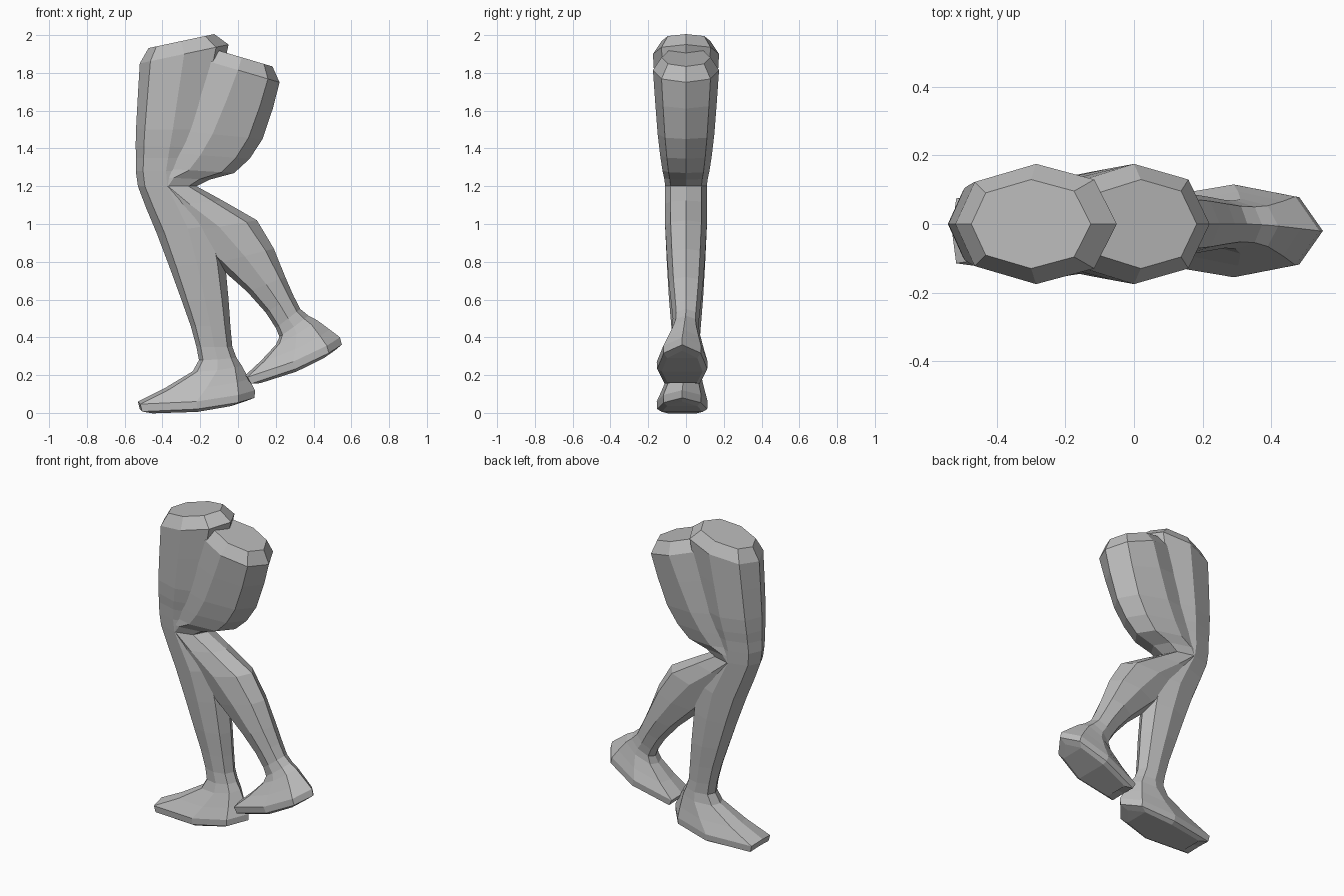
import bpy
import bmesh
from mathutils import Vector

cube = bpy.data.objects.get("Cube")
if cube:
    bpy.data.objects.remove(cube)

skin = bpy.data.materials.new("light_grey")
skin.use_nodes = True
skin.diffuse_color = (.5, .5, .5, 1)
skin.node_tree.nodes["Principled BSDF"].inputs["Base Color"].default_value = skin.diffuse_color

# Half width shared by both legs at each joint, and how foot-like the section is
half_width = dict(hip=.175, thigh=.15, hamstring=.125, knee=.11, calf=.11,
                  shin=.09, ankle=.07, instep=.08, foot=.135)
footness = dict(instep=.3, foot=1)


def in_between(before, start, end, after):
    """Midpoint of a smooth curve through four stations."""
    return (start + end) * .5 + (start + end - before - after) / 16


def smooth_stations(stations):
    """Insert one curved section between every pair of stations."""
    result = []
    last = len(stations) - 1
    for i in range(last):
        before = stations[max(i - 1, 0)]
        after = stations[min(i + 2, last)]
        result.append(stations[i])
        result.append(in_between(before, stations[i], stations[i + 1], after))
    return result + [stations[last]]


def end_section(station, push, shrink):
    """Shrunken copy of a section, pushed out along the leg."""
    front_x, front_z, back_x, back_z, width, foot = station
    front, back = Vector((front_x, front_z)), Vector((back_x, back_z))
    centre, reach = (front + back) / 2, (back - front) / 2
    centre += Vector((-reach.y, reach.x)).normalized() * push
    front, back = centre - reach * shrink, centre + reach * shrink
    return Vector((*front, *back, width * shrink, foot))


def add_ring(bm, station):
    """Eight-sided section between the front and back points of a station."""
    front_x, front_z, back_x, back_z, width, foot = station
    front_corner = .12 - .1 * foot
    outline = [(0, 0), (front_corner, .7), (.5, 1), (.86, .74), (1, 0)]

    def corner(along, across, side):
        x = front_x + (back_x - front_x) * along
        z = front_z + (back_z - front_z) * along
        sag = .03 * foot * across * across
        return bm.verts.new((x, side * width * across - .02 * foot, z - sag))

    near_side = [corner(along, across, -1) for along, across in outline]
    far_side = [corner(along, across, 1) for along, across in outline[-2:0:-1]]
    return near_side + far_side


def add_cap(bm, ring):
    """Close an end with folds running from side to side."""
    front, *near_side, back, far_front, far_middle, far_back = (
        *ring[:5], *reversed(ring[5:]))
    far_side = [far_front, far_middle, far_back]
    bm.faces.new((front, near_side[0], far_side[0]))
    for i in range(2):
        bm.faces.new((near_side[i], near_side[i + 1], far_side[i + 1], far_side[i]))
    bm.faces.new((near_side[-1], back, far_side[-1]))


def make_leg(name, **joints):
    stations = [Vector((*front, *back, half_width[joint], footness.get(joint, 0)))
                for joint, (front, back) in joints.items()]
    sections = smooth_stations(stations)
    hip, foot = stations[0], stations[-1]
    # Domed hip end, sole rim and sole
    sections.insert(0, end_section(hip, push=.07, shrink=.74))
    sections.append(end_section(foot, push=-.04, shrink=.98))
    sections.append(end_section(foot, push=-.055, shrink=.8))

    bm = bmesh.new()
    rings = [add_ring(bm, section) for section in sections]
    for upper, lower in zip(rings, rings[1:]):
        for i in range(len(upper)):
            bm.faces.new((upper[i - 1], upper[i], lower[i], lower[i - 1]))
    add_cap(bm, rings[0])
    add_cap(bm, rings[-1])
    bmesh.ops.recalc_face_normals(bm, faces=bm.faces[:])

    mesh = bpy.data.meshes.new(name)
    bm.to_mesh(mesh)
    bm.free()
    mesh.materials.append(skin)
    bpy.context.collection.objects.link(bpy.data.objects.new(name, mesh))


# Each joint is a front point and a back point in the side profile
make_leg(
    "standing_leg",
    hip=((-.52, 1.85), (-.05, 1.95)),
    thigh=((-.54, 1.5), (-.15, 1.5)),
    hamstring=((-.54, 1.35), (-.2, 1.35)),
    knee=((-.53, 1.2), (-.22, 1.2)),
    calf=((-.43, .95), (-.1, 1)),
    shin=((-.3, .6), (-.05, .6)),
    ankle=((-.22, .35), (-.03, .35)),
    instep=((-.24, .22), (.02, .25)),
    foot=((-.53, .06), (.09, .12)),
)
make_leg(
    "raised_leg",
    hip=((-.22, 1.88), (.22, 1.75)),
    thigh=((-.4, 1.5), (.13, 1.45)),
    hamstring=((-.5, 1.3), (-.02, 1.27)),
    knee=((-.52, 1.2), (-.22, 1.2)),
    calf=((-.3, .95), (.1, 1.02)),
    shin=((.05, .64), (.25, .72)),
    ankle=((.2, .45), (.33, .55)),
    instep=((.2, .36), (.42, .49)),
    foot=((.04, .2), (.54, .4)),
)
